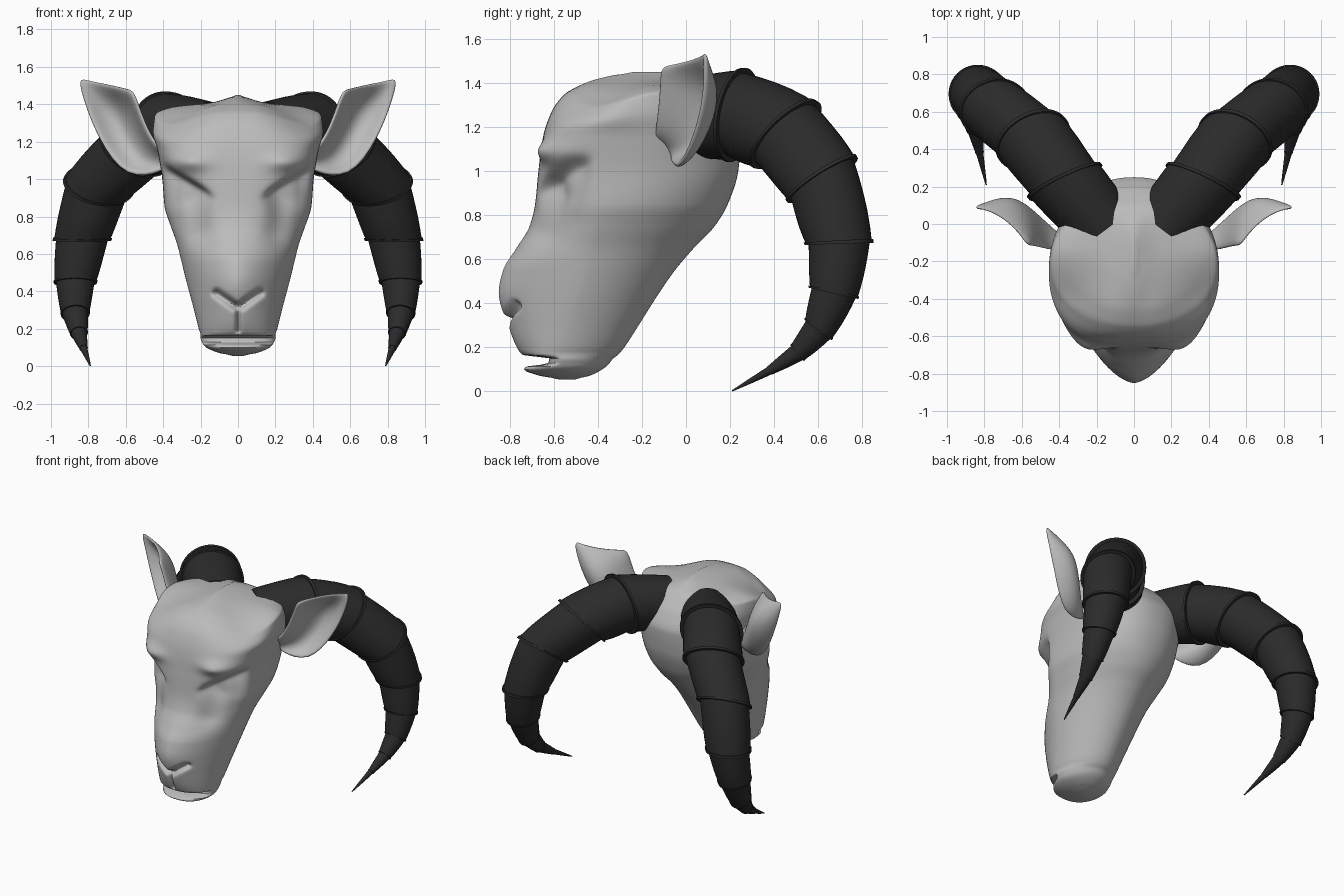
import bpy, bmesh, math
from mathutils import Vector
from mathutils.geometry import interpolate_bezier

if "Cube" in bpy.data.objects:
    bpy.data.objects.remove(bpy.data.objects["Cube"])


def material(name, c):
    m = bpy.data.materials.new(name)
    m.diffuse_color = (c, c, c, 1)
    m.use_nodes = True
    m.node_tree.nodes["Principled BSDF"].inputs["Base Color"].default_value = m.diffuse_color
    return m


HIDE = material("light grey hide", 0.50)
HORN = material("charcoal horn", 0.024)


def loft(name, rings, mat, closed=True, angle=35, mirror=False):
    """Skin a list of point rings; closed rings get capped ends."""
    bm = bmesh.new()
    rows = [[bm.verts.new(p) for p in r] for r in rings]
    n = len(rows[0])
    for a, b in zip(rows, rows[1:]):
        for i in range(n if closed else n - 1):
            j = (i + 1) % n
            bm.faces.new((a[i], a[j], b[j], b[i]))
    if closed:
        bm.faces.new(rows[0])
        bm.faces.new(rows[-1])
    bmesh.ops.recalc_face_normals(bm, faces=bm.faces)
    me = bpy.data.meshes.new(name)
    bm.to_mesh(me)
    bm.free()
    me.materials.append(mat)
    ob = bpy.data.objects.new(name, me)
    bpy.context.collection.objects.link(ob)
    bpy.ops.object.select_all(action='DESELECT')
    ob.select_set(True)
    bpy.context.view_layer.objects.active = ob
    bpy.ops.object.shade_smooth_by_angle(angle=math.radians(angle))
    if mirror:
        ob.modifiers.new("Mirror", 'MIRROR').use_mirror_merge = False
    return ob


# Head: horizontal sections (z, front y, back y, half width, y of widest point, front squareness)
SECTIONS = [
    (0.055, -.58, -.50, .03, -.55, 2.0), (0.07, -.66, -.44, .10, -.56, 2.2),
    (0.10, -.735, -.38, .17, -.56, 2.3), (0.115, -.72, -.36, .185, -.56, 2.3),
    (0.125, -.63, -.35, .19, -.56, 2.3), (0.15, -.62, -.33, .20, -.56, 2.3),
    (0.165, -.74, -.31, .20, -.56, 2.2), (0.20, -.77, -.28, .21, -.55, 2.0),
    (0.30, -.81, -.215, .235, -.52, 1.8), (0.45, -.85, -.12, .275, -.48, 1.6),
    (0.55, -.83, -.05, .30, -.45, 1.65), (0.65, -.77, .035, .325, -.42, 1.8),
    (0.75, -.71, .13, .36, -.38, 1.95), (0.85, -.685, .19, .392, -.33, 2.2),
    (1.00, -.67, .237, .405, -.28, 2.6), (1.15, -.65, .25, .43, -.26, 2.9),
    (1.27, -.61, .20, .455, -.25, 2.5), (1.35, -.55, .13, .445, -.22, 2.1),
    (1.385, -.49, .09, .36, -.20, 1.8), (1.41, -.43, .04, .14, -.20, 1.8),
    (1.435, -.33, -.02, .05, -.18, 2.0), (1.45, -.24, -.10, .01, -.17, 2.0)]


def section(z):
    """Monotone cubic interpolation of the section table."""
    S = SECTIONS
    i = max(k for k in range(len(S) - 1) if S[k][0] <= z + 1e-9)
    h = S[i + 1][0] - S[i][0]
    t = (z - S[i][0]) / h

    def slope(k, c):
        if k == 0 or k == len(S) - 1:
            return 0
        a = (S[k][c] - S[k - 1][c]) / (S[k][0] - S[k - 1][0])
        b = (S[k + 1][c] - S[k][c]) / (S[k + 1][0] - S[k][0])
        return 0 if a * b <= 0 else 2 * a * b / (a + b)

    return [(2*t**3 - 3*t*t + 1) * S[i][c] + (t**3 - 2*t*t + t) * h * slope(i, c)
            + (3*t*t - 2*t**3) * S[i + 1][c] + (t**3 - t*t) * h * slope(i + 1, c)
            for c in range(1, 6)]


def smooth(a, b, v):
    t = min(1, max(0, (v - a) / (b - a)))
    return t * t * (3 - 2 * t)


def along(x, z, a, b):
    """Position along segment a-b (0..1), height above its line, distance to it."""
    p, q = Vector((x - a[0], z - a[1])), Vector((b[0] - a[0], b[1] - a[1]))
    s = p.dot(q) / q.length_squared
    return s, (q.x * p.y - q.y * p.x) / q.length, (p - q * min(1, max(0, s))).length


def sculpt(x, y, z):
    """Sloping temples, brows, eye sockets, nostrils and lip groove."""
    sx, ax = (1 if x >= 0 else -1), abs(x)
    drop = .06 * smooth(.08, .38, ax) * smooth(-.12, -.42, y) * smooth(1.15, 1.36, z)
    front = smooth(-.40, -.54, y)
    if front <= 0:
        return (x, y, z - drop)
    s, d, _ = along(ax, z, (.12, .91), (.40, 1.08))
    socket = .09 / (1 + math.exp(min(50, (d + .012) / .010))) * math.exp(min(0, d) / .11)
    socket *= smooth(-.1, .4, s) * (1 - .5 * smooth(.9, 1.4, s))
    brow = .045 * math.exp(-((ax - .27) / .11) ** 2 - ((z - 1.09) / .05) ** 2)
    _, _, r = along(ax, z, (.25, .88), (.22, .72))
    trough = .03 * math.exp(-(r / .075) ** 2)
    _, _, r = along(ax, z, (.02, .325), (.115, .39))
    nostril = .045 * math.exp(-(r / .02) ** 2)
    groove = .03 * math.exp(-(ax / .013) ** 2) * smooth(.17, .19, z) * smooth(.35, .32, z)
    ax = max(0, ax - front * (socket * .45 + trough * .3)) if ax > 1e-6 else 0
    y += front * (socket * .9 + trough - brow + nostril + groove)
    return (sx * ax, y, z - drop)


def head_ring(z, n=168):
    yf, yb, w, ym, nf = section(z)
    nb = 1.9 + .3 * smooth(.6, 1.0, z)
    ring = []
    for i in range(n):
        t = 2 * math.pi * i / n
        s, c = math.sin(t), math.cos(t)
        e = 2 / nf if c > 0 else 2 / nb
        x = math.copysign(w * abs(s) ** e, s)
        y = ym + (yf - ym if c > 0 else yb - ym) * abs(c) ** e
        ring.append(sculpt(x, y, z))
    return ring


ROWS = 190
heights = [.055 + (1.45 - .055) * i / ROWS for i in range(ROWS + 1)]
loft("head", [head_ring(z) for z in heights], HIDE, angle=50)

# Horns: ring centre, radius and facing direction from skull to tip
HORN_PATH = [((.15, -.03, 1.24), .185, (.6, .8, 0)), ((.375, .235, 1.255), .207, (.42, .9, -.17)),
             ((.545, .455, 1.165), .200, (.35, .62, -.65)), ((.75, .62, .96), .180, (.18, .53, -.83)),
             ((.835, .695, .67), .149, (0, .03, -1)), ((.87, .67, .445), .110, (0, -.22, -.97)),
             ((.87, .60, .28), .074, (-.05, -.6, -.8)), ((.85, .505, .175), .045, (-.1, -.76, -.65)),
             ((.825, .38, .095), .021, (-.15, -.85, -.5)), ((.79, .21, .003), .003, (-.15, -.85, -.5))]
P = [Vector(p[0]) for p in HORN_PATH]
R = [p[1] for p in HORN_PATH]
N = [Vector(p[2]).normalized() for p in HORN_PATH]
M = [(P[min(i + 1, len(P) - 1)] - P[max(i - 1, 0)]) / 2 for i in range(len(P))]
horn_rings = []
for i in range(len(P) - 1):
    last = i == len(P) - 2
    pts = interpolate_bezier(P[i], P[i] + M[i] / 3, P[i + 1] - M[i + 1] / 3, P[i + 1], 21)
    # each nearly straight segment flares to a raised lip
    for k, scale in ((0, .93), (4, .95), (8, .97), (12, .99), (16, 1.0), (19, 1.0), (19, 1.05), (20, 1.05)):
        if last and k == 19:
            continue
        f = k / 20
        T = N[i].lerp(N[i + 1], f).normalized()
        centre = pts[k].lerp(P[i].lerp(P[i + 1], f), .75)
        a = (Vector((1, 0, 0)) - T * T.x).normalized()
        b = T.cross(a)
        r = (R[i] + (R[i + 1] - R[i]) * f) * scale
        horn_rings.append([centre + r * (a * math.cos(q) + b * math.sin(q))
                           for q in (2 * math.pi * j / 40 for j in range(40))])
loft("horns", horn_rings, HORN, angle=35, mirror=True)

# Ears: cupped leaf between an inner and an outer edge, with a backward bulge
EAR = [((.38, -.14, 1.15), (.39, -.07, 1.05), .02),
       ((.45, -.14, 1.19), (.60, -.03, .99), .11),
       ((.51, -.125, 1.32), (.75, .06, 1.22), .15),
       ((.54, -.12, 1.41), (.82, .085, 1.40), .14),
       ((.565, -.115, 1.475), (.86, .09, 1.545), .04)]
ear_rows = []
for inner, outer, bulge in EAR:
    row = []
    for k in range(8):
        v = k / 7
        back = Vector((-.22, .97, 0)) * bulge * math.sin(math.pi * v) ** .8
        row.append(Vector(inner).lerp(Vector(outer), v) + back)
    ear_rows.append(row)
ears = loft("ears", ear_rows, HIDE, closed=False, angle=180, mirror=True)
shell = ears.modifiers.new("Thickness", 'SOLIDIFY')
shell.thickness, shell.offset = .03, 0
ears.modifiers.new("Smooth", 'SUBSURF').levels = 2
ears.modifiers["Smooth"].render_levels = 2
